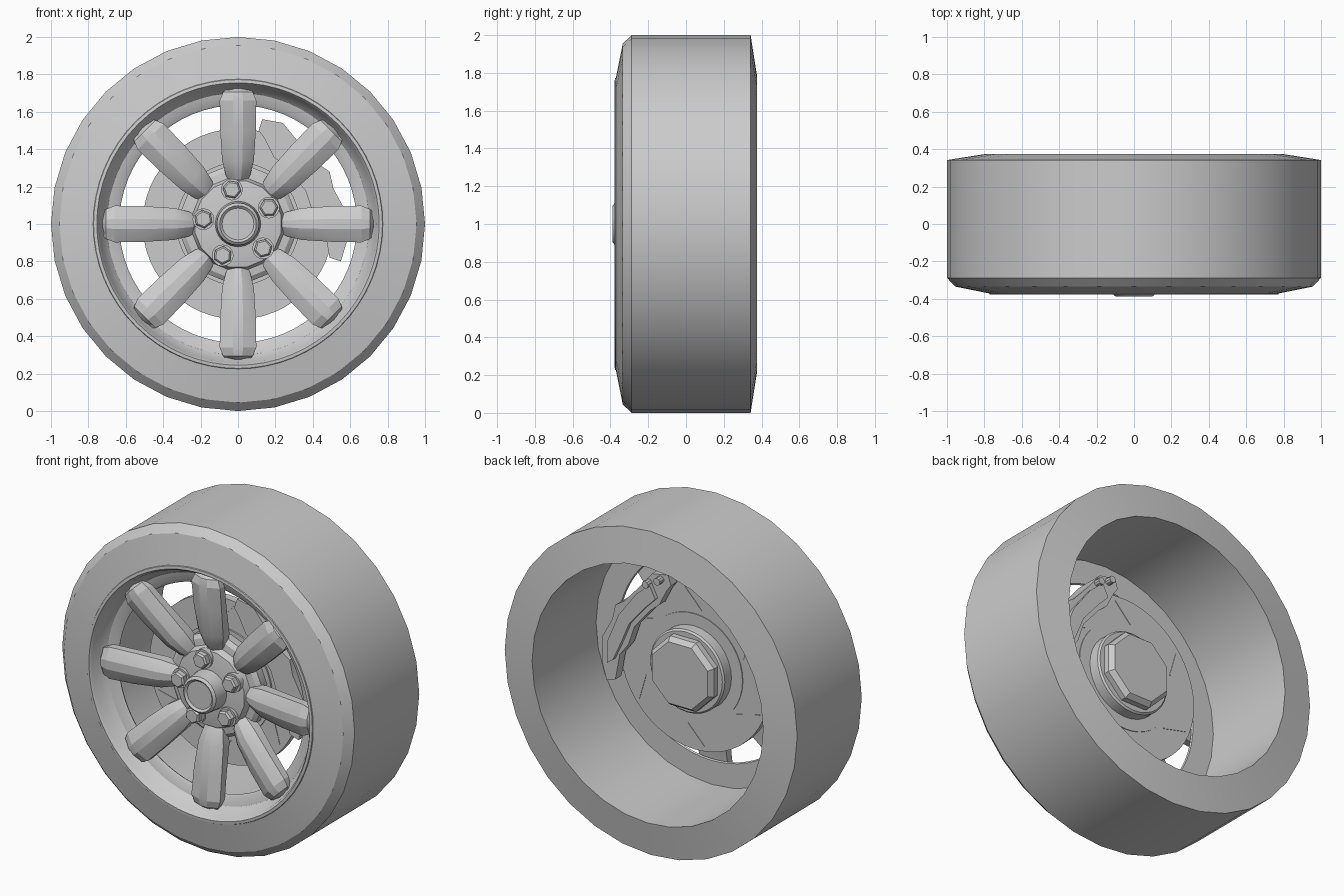
import bpy, bmesh, math
from math import sin, cos, pi, radians
from mathutils import Matrix, Vector

old = bpy.data.objects.get("Cube")
if old:
    bpy.data.objects.remove(old, do_unlink=True)

grey = bpy.data.materials.new("plain grey")
grey.use_nodes = True
COLOUR = (0.6, 0.6, 0.6, 1)
grey.diffuse_color = COLOUR
grey.node_tree.nodes["Principled BSDF"].inputs["Base Color"].default_value = COLOUR
HUB = Vector((0, 0, 1))  # axle position


def finish(name, bm, smooth=30):
    bmesh.ops.recalc_face_normals(bm, faces=bm.faces)
    mesh = bpy.data.meshes.new(name)
    bm.to_mesh(mesh)
    bm.free()
    mesh.materials.append(grey)
    ob = bpy.data.objects.new(name, mesh)
    ob.location = HUB
    bpy.context.collection.objects.link(ob)
    if smooth:
        bpy.ops.object.select_all(action='DESELECT')
        ob.select_set(True)
        bpy.context.view_layer.objects.active = ob
        bpy.ops.object.shade_smooth_by_angle(angle=radians(smooth))
    return ob


def loft(bm, rings, closed=False, caps=True):
    """Join rings of points into a skin."""
    loops = [[bm.verts.new(p) for p in ring] for ring in rings]
    n = len(loops[0])
    pairs = list(zip(loops, loops[1:] + loops[:1])) if closed else list(zip(loops, loops[1:]))
    for a, b in pairs:
        for i in range(n):
            j = (i + 1) % n
            bm.faces.new((a[i], a[j], b[j], b[i]))
    if caps and not closed:
        bm.faces.new(loops[0])
        bm.faces.new(loops[-1])


def circle(r, y, sides, turn=0.0, centre=(0, 0)):
    return [(centre[0] + r * sin(turn + 2 * pi * i / sides), y,
             centre[1] + r * cos(turn + 2 * pi * i / sides)) for i in range(sides)]


def turned(name, profile, sides, closed=False, smooth=30, turn=0.0):
    """Revolve (radius, y) points about the axle."""
    bm = bmesh.new()
    loft(bm, [circle(r, y, sides, turn) for r, y in profile], closed)
    return finish(name, bm, smooth)


def plate(bm, outline, y0, y1):
    loft(bm, [[(x, y, z) for x, z in outline] for y in (y0, y1)])


# Tyre with hollow inner barrel
turned("tyre", [(0.77, -0.372), (0.955, -0.335), (1.0, -0.288), (1.0, 0.342),
                (0.79, 0.375), (0.79, -0.25), (0.77, -0.25)], 32, closed=True, smooth=20)

# Rim with rolled lip and dished inner step
turned("rim", [(0.78, -0.36), (0.772, -0.376), (0.755, -0.378), (0.742, -0.36),
               (0.732, -0.315), (0.70, -0.28), (0.65, -0.268), (0.635, -0.258),
               (0.64, -0.248), (0.785, -0.248)], 64, closed=True)

# Eight faceted spokes
bm = bmesh.new()
stations = [(0.20, 0.03, -0.235), (0.26, 0.065, -0.275), (0.34, 0.085, -0.305),
            (0.50, 0.095, -0.328), (0.66, 0.098, -0.345), (0.705, 0.08, -0.335),
            (0.735, 0.055, -0.29)]
for k in range(8):
    spin = Matrix.Rotation(k * pi / 4, 3, 'Y')
    rings = []
    for r, w, ridge in stations:
        base = -0.17 - 0.1 * min(1, max(0, r - 0.2) / 0.4)
        mid = ridge + 0.4 * (base - ridge)
        half = [(1.0, base), (1.0, mid), (0.72, ridge + 0.018), (0.28, ridge)]
        section = half + [(-u, y) for u, y in reversed(half)]
        rings.append([spin @ Vector((u * w, y, r)) for u, y in section])
    loft(bm, rings)
finish("spokes", bm, 20)

# Hub plate, centre boss and cap
turned("hub_plate", [(0.26, -0.12), (0.31, -0.15), (0.315, -0.205), (0.29, -0.225),
                     (0.25, -0.23), (0.235, -0.27), (0.15, -0.285)], 16, turn=pi / 16)
turned("centre_cap", [(0.125, -0.26), (0.12, -0.30), (0.113, -0.375),
                      (0.098, -0.388), (0.085, -0.376)], 24)

# Five wheel nuts on washers
bm = bmesh.new()
for k in range(5):
    a = radians(100 + 72 * k)
    c = (0.187 * cos(a), 0.187 * sin(a))
    loft(bm, [circle(0.058, y, 16, 0, c) for y in (-0.26, -0.296)])
    loft(bm, [circle(r, y, 6, a, c) for r, y in ((0.05, -0.29), (0.05, -0.325), (0.04, -0.335))])
finish("wheel_nuts", bm, 25)

# Brake disc with raised bell ring and rear hub
turned("brake_disc", [(0.51, -0.135), (0.51, -0.085)], 48)
turned("disc_bell", [(0.33, -0.145), (0.33, -0.08)], 40)
turned("rear_hub", [(0.255, -0.14), (0.255, -0.015), (0.245, -0.005)], 32)
turned("axle_end", [(0.23, -0.01), (0.23, 0.03), (0.205, 0.06)], 8, smooth=0, turn=pi / 8)

# Slanted wiper strips on both disc faces
bm = bmesh.new()
for k in range(6):
    spin = Matrix.Rotation(k * pi / 3, 3, 'Y')
    for y0, y1 in ((-0.086, -0.082), (-0.138, -0.134)):
        strip = [(-0.05, 0.36), (-0.043, 0.357), (0.07, 0.475), (0.063, 0.478)]
        loft(bm, [[spin @ Vector((x, y, z)) for x, z in strip] for y in (y0, y1)])
finish("disc_slots", bm, 0)

# Brake caliper: two cheeks, bridge over the disc edge, and pins
outer = [(0.13, 0.56), (0.24, 0.54), (0.33, 0.43), (0.43, 0.32), (0.49, 0.28), (0.51, 0.19),
         (0.58, 0.06), (0.58, -0.1), (0.55, -0.2)]
inner = [(0.49, -0.18), (0.46, -0.02), (0.40, 0.06), (0.36, 0.18), (0.25, 0.31),
         (0.19, 0.36), (0.14, 0.46), (0.11, 0.50)]
bridge = outer[1:8] + [(0.535, -0.09), (0.53, 0.06), (0.47, 0.24), (0.37, 0.37), (0.23, 0.48)]
bm = bmesh.new()
plate(bm, outer + inner, -0.07, -0.01)
plate(bm, outer + inner, -0.195, -0.15)
plate(bm, bridge, -0.16, -0.05)
raised = [(0.24, 0.48), (0.33, 0.40), (0.45, 0.24), (0.53, 0.05), (0.53, -0.08),
          (0.49, -0.05), (0.43, 0.08), (0.38, 0.2), (0.27, 0.33), (0.2, 0.4)]
plate(bm, raised, -0.02, 0.015)
for c in ((0.18, 0.52), (0.26, 0.48)):
    loft(bm, [circle(0.022, y, 10, 0, c) for y in (-0.02, 0.03)])
finish("brake_caliper", bm, 25)
